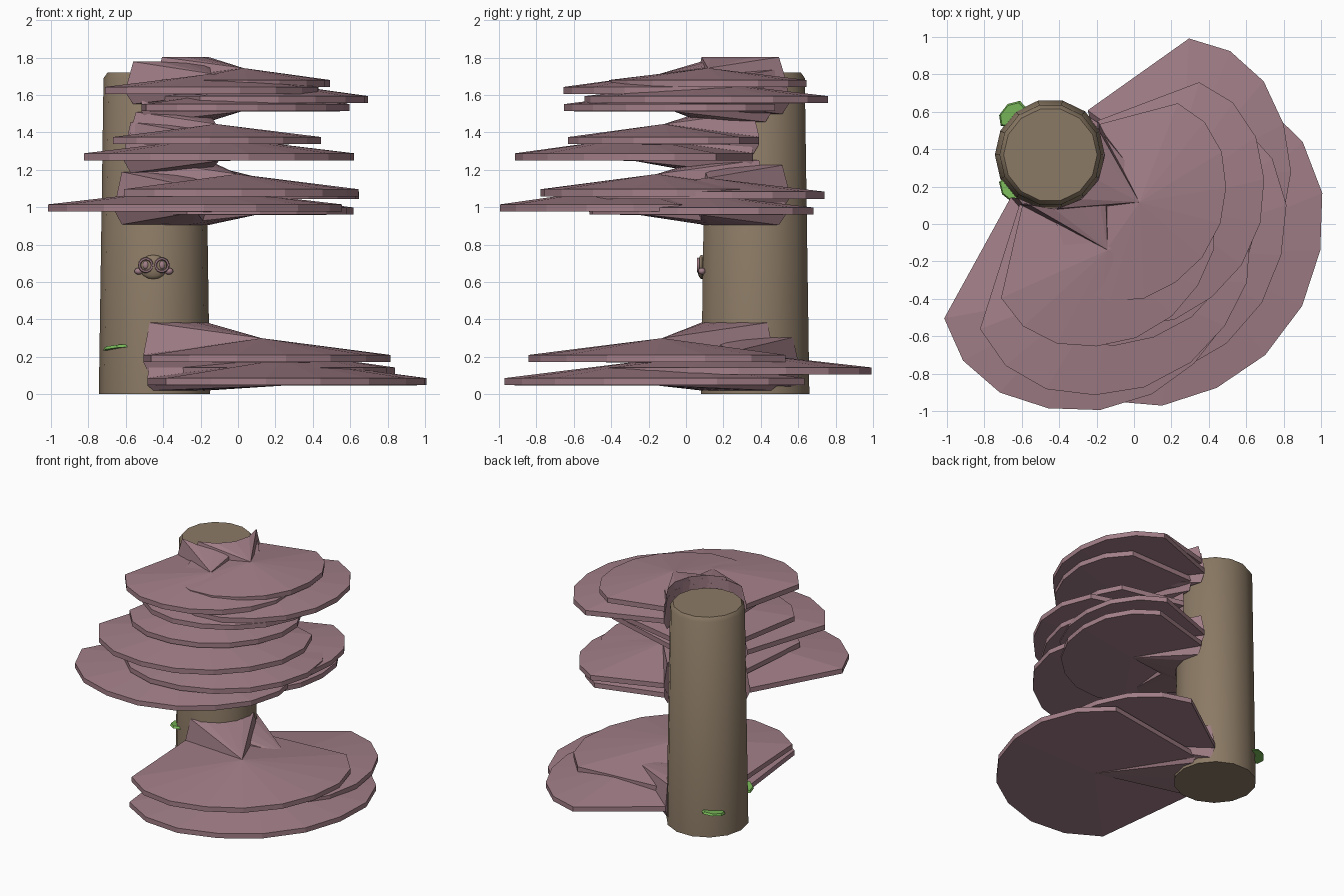
import bpy, bmesh, math
from mathutils import Vector, Matrix

if "Cube" in bpy.data.objects:
    bpy.data.objects.remove(bpy.data.objects["Cube"])

TX, TY = -0.447, 0.37  # trunk axis


def material(name, color):
    m = bpy.data.materials.new(name)
    m.diffuse_color = (*color, 1)
    m.use_nodes = True
    m.node_tree.nodes["Principled BSDF"].inputs["Base Color"].default_value = m.diffuse_color
    return m


PINK = material("dusty pink", (0.36, 0.21, 0.245))
BARK = material("bark brown", (0.26, 0.195, 0.13))
GREEN = material("leaf green", (0.19, 0.48, 0.10))


def finish(name, bm, mat, smooth=False):
    bmesh.ops.recalc_face_normals(bm, faces=bm.faces)
    me = bpy.data.meshes.new(name)
    bm.to_mesh(me)
    bm.free()
    ob = bpy.data.objects.new(name, me)
    bpy.context.collection.objects.link(ob)
    me.materials.append(mat)
    if smooth:
        bpy.context.view_layer.objects.active = ob
        ob.select_set(True)
        bpy.ops.object.shade_smooth_by_angle(angle=math.radians(35))
        ob.select_set(False)
    return ob


# Trunk: tapered column with a chamfered top
def trunk(sides=14):
    bm = bmesh.new()
    rings = []
    for r, z in ((0.297, 0), (0.272, 1.69), (0.25, 1.72)):
        rings.append([bm.verts.new((TX + r * math.cos(a), TY + r * math.sin(a), z))
                      for a in (2 * math.pi * i / sides for i in range(sides))])
    for lo, hi in zip(rings, rings[1:]):
        for i in range(sides):
            j = (i + 1) % sides
            bm.faces.new((lo[i], lo[j], hi[j], hi[i]))
    bm.faces.new(rings[0])
    bm.faces.new(rings[-1])
    finish("trunk", bm, BARK, True)


# Fan half-outline: angle from the shelf axis, distance as a share of its length
FAN = [(50, 0.75), (40, 0.86), (29, 0.935), (17.5, 0.975), (6, 1.0)]


# Shelf: fan slab with a raised root block above and a root wedge below
def shelf(name, heading, length, z, thick=0.038):
    bm = bmesh.new()

    def vert(angle, r, h):
        a = math.radians(heading + angle)
        return bm.verts.new((TX + r * math.cos(a), TY + r * math.sin(a), h))

    outline = [(60, 0.31)] + [(a, r * length) for a, r in FAN]
    outline += [(-a, r) for a, r in reversed(outline)]
    top = [vert(a, r, z + thick) for a, r in outline]
    low = [vert(a, r, z) for a, r in outline]
    peak_z = z + thick + 0.065 * length
    peak = vert(0, 0.55 * length, peak_z)
    under = vert(0, 0.55 * length, z - 0.002)
    arc = (54, 27, 0, -27, -54)
    crest = [vert(a, 0.29, peak_z + 0.06 * length) for a in arc]
    root = [vert(a, 0.29, max(0.02, z - 0.05 * length)) for a in arc]
    for i in range(len(top) - 1):
        bm.faces.new((peak, top[i], top[i + 1]))
        bm.faces.new((under, low[i], low[i + 1]))
        bm.faces.new((top[i], low[i], low[i + 1], top[i + 1]))
    for i in range(len(arc) - 1):
        bm.faces.new((peak, crest[i], crest[i + 1]))
        bm.faces.new((under, root[i], root[i + 1]))
        bm.faces.new((crest[i], root[i], root[i + 1], crest[i + 1]))
    for e in (0, -1):
        bm.faces.new((peak, top[e], crest[e]))
        bm.faces.new((under, low[e], root[e]))
        bm.faces.new((crest[e], top[e], low[e], root[e]))
    finish(name, bm, PINK)


# Leaf: thin pointed plate lying against the trunk
def leaf(name, x, y, z, tilt):
    bm = bmesh.new()
    bmesh.ops.create_cone(bm, cap_ends=True, segments=7, radius1=0.08,
                          radius2=0.07, depth=0.016)
    out = math.atan2(y - TY, x - TX)
    bm.transform(Matrix.Translation((x, y, z)) @ Matrix.Rotation(out, 4, 'Z')
                 @ Matrix.Rotation(tilt, 4, 'X') @ Matrix.Diagonal((0.75, 1.1, 1, 1)))
    finish(name, bm, GREEN)


# Small ring of the bud on the trunk front
def ring(name, x, z, major, minor):
    bpy.ops.mesh.primitive_torus_add(major_radius=major, minor_radius=minor,
                                     major_segments=14, minor_segments=6,
                                     location=(x, 0.065, z),
                                     rotation=(math.pi / 2, 0, 0))
    ob = bpy.context.object
    ob.name = name
    ob.data.materials.append(PINK)
    bpy.ops.object.shade_smooth_by_angle(angle=math.radians(60))
    ob.select_set(False)


def ball(name, loc, size, mat):
    bm = bmesh.new()
    bmesh.ops.create_uvsphere(bm, u_segments=12, v_segments=8, radius=1)
    bm.transform(Matrix.Translation(loc) @ Matrix.Diagonal((*size, 1)))
    finish(name, bm, mat, True)


trunk()

# Shelves: heading in degrees, length from the trunk axis, underside height
SHELVES = [
    ("low", [(-37, 1.57, 0.048), (-10, 1.29, 0.105), (-41, 1.38, 0.172)]),
    ("middle", [(-28, 1.11, 0.96), (-73, 1.39, 0.977), (-24, 1.13, 1.045),
                (-50, 1.25, 1.058)]),
    ("upper", [(-62, 1.34, 1.25), (-56, 1.07, 1.337)]),
    ("top", [(-43, 1.15, 1.513), (-24, 1.18, 1.556), (-59, 1.08, 1.605),
             (-28, 0.98, 1.642)]),
]
for group, items in SHELVES:
    for i, (heading, length, z) in enumerate(items):
        shelf(f"{group}_shelf_{i + 1}", heading, length, z)

leaf("front_leaf", -0.65, 0.185, 0.25, 0.12)
leaf("back_leaf", -0.65, 0.585, 0.20, -0.12)

# Bud: brown pad, paired rings and side lobes
ball("bud_pad", (-0.453, 0.085, 0.68), (0.075, 0.025, 0.065), BARK)
for side in (-1, 1):
    x = -0.45 + side * 0.043
    ring("bud_ring", x, 0.69, 0.034, 0.008)
    ball("bud_center", (x, 0.07, 0.69), (0.016, 0.012, 0.022), PINK)
    ball("bud_lobe", (-0.45 + side * 0.08, 0.085, 0.658), (0.024, 0.02, 0.018), PINK)
